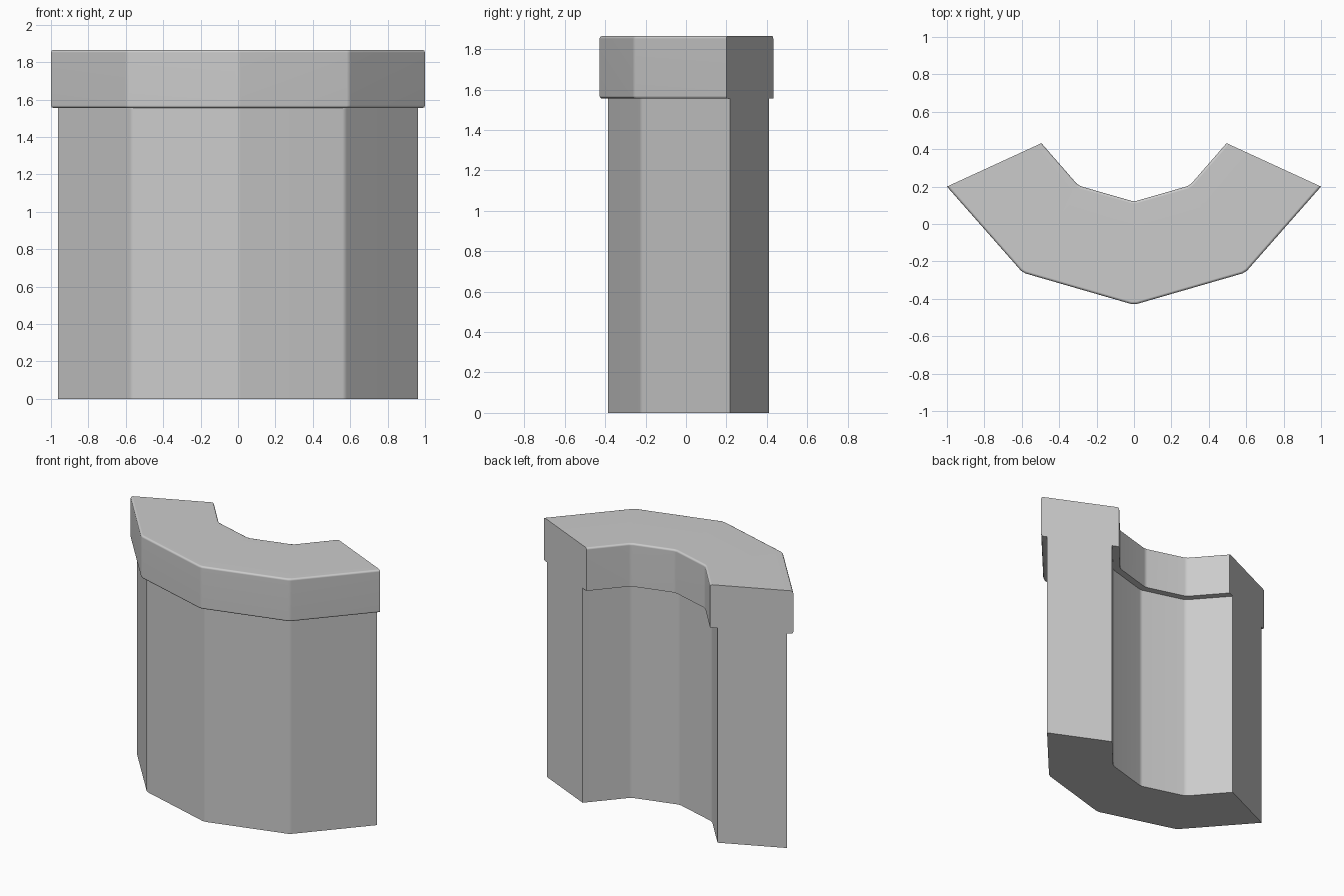
import bpy
import bmesh
import math
from mathutils import Vector

if "Cube" in bpy.data.objects:
    bpy.data.objects.remove(bpy.data.objects["Cube"])

TOP, LEDGE, R = 1.866, 1.555, 0.014


def mirrored(half):
    """Complete a left-right symmetric plan path from its right half."""
    return [Vector((-x, y)) for x, y in reversed(half[1:])] + [Vector(p) for p in half]


def chamfered(path, d=0.014):
    """Replace every inner corner with two points, narrowly bevelling the fold."""
    out = [path[0]]
    for a, b, c in zip(path, path[1:], path[2:]):
        out += [b + (a - b).normalized() * d, b + (c - b).normalized() * d]
    return out + [path[-1]]


# Plan paths of the coping's outer and inner edges
outer = chamfered(mirrored([(0, -0.432), (0.595, -0.26), (1.0, 0.2)]))
inner = chamfered(mirrored([(0, 0.12), (0.297, 0.205), (0.495, 0.432)]))

# Cross-section: fraction from outer to inner edge, height
w = R / 0.55
k = 0.3
profile = [
    (0.075, 0), (0.075, LEDGE),
    (w, LEDGE), (w * k, LEDGE + R * k), (0, LEDGE + R),
    (0, TOP - R), (w * k, TOP - R * k), (w, TOP),
    (1 - w, TOP), (1 - w * k, TOP - R * k), (1, TOP - R),
    (1, LEDGE), (0.91, LEDGE), (0.91, 0),
]

# Curved wall with overhanging coping, swept through the stations
bm = bmesh.new()
rings = []
for o, i in zip(outer, inner):
    rings.append([bm.verts.new((*o.lerp(i, t), z)) for t, z in profile])
n = len(profile)
for a, b in zip(rings, rings[1:]):
    for j in range(n):
        m = (j + 1) % n
        bm.faces.new((a[j], a[m], b[m], b[j]))
bm.faces.new(rings[0])
bm.faces.new(rings[-1][::-1])
bmesh.ops.recalc_face_normals(bm, faces=bm.faces)

mesh = bpy.data.meshes.new("curved_wall_with_coping")
bm.to_mesh(mesh)
bm.free()
wall = bpy.data.objects.new("curved_wall_with_coping", mesh)
bpy.context.collection.objects.link(wall)
bpy.context.view_layer.objects.active = wall
wall.select_set(True)
bpy.ops.object.shade_smooth_by_angle(angle=math.radians(50))

# Keep the broad faces flat and the rounding within the bevels
weighted = wall.modifiers.new("weighted_normals", 'WEIGHTED_NORMAL')
weighted.keep_sharp = True
